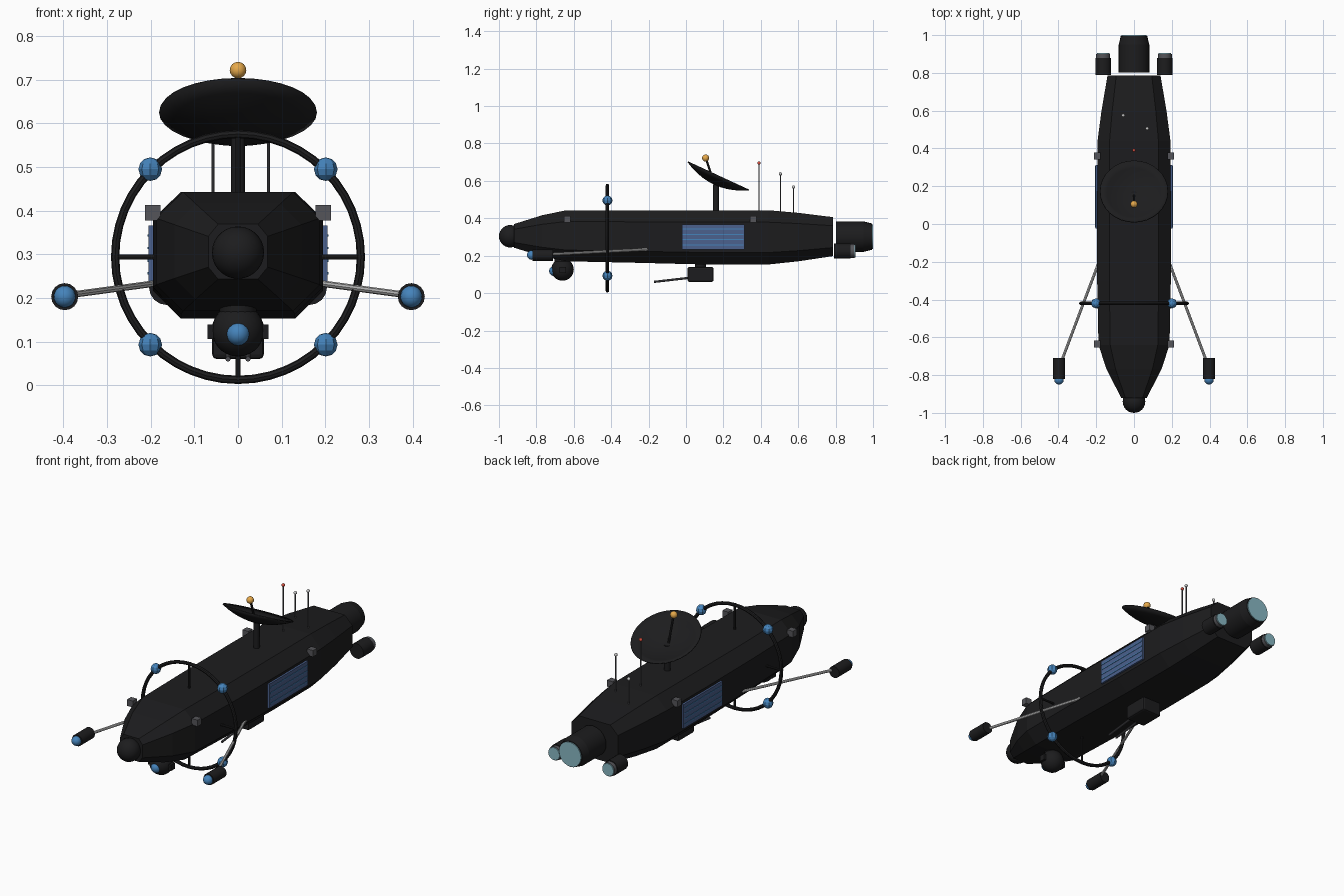
import bpy, bmesh, math
from mathutils import Vector

if "Cube" in bpy.data.objects:
    bpy.data.objects.remove(bpy.data.objects["Cube"])


def material(name, rgb):
    m = bpy.data.materials.new(name)
    m.diffuse_color = (*rgb, 1)
    m.use_nodes = True
    m.node_tree.nodes["Principled BSDF"].inputs["Base Color"].default_value = m.diffuse_color
    return m


BLACK = material("black", (0.012, 0.012, 0.013))
GREY = material("dark_grey", (0.09, 0.09, 0.1))
METAL = material("metal", (0.55, 0.55, 0.55))
BLUE = material("lens_blue", (0.06, 0.23, 0.5))
CELL = material("solar_blue", (0.07, 0.12, 0.27))
CYAN = material("exhaust_cyan", (0.25, 0.48, 0.55))
GOLD = material("gold", (0.8, 0.4, 0.07))
RED = material("red", (0.7, 0.08, 0.05))


def finish(ob, name, mat, smooth=False):
    ob.name = name
    ob.data.materials.append(mat)
    if smooth:
        bpy.ops.object.shade_smooth_by_angle(angle=math.radians(35))
    return ob


def box(name, loc, size, mat, bevel=0):
    bpy.ops.mesh.primitive_cube_add(size=1, location=loc)
    ob = bpy.context.object
    ob.scale = size
    bpy.ops.object.transform_apply(location=False, rotation=False, scale=True)
    if bevel:
        b = ob.modifiers.new("bevel", "BEVEL")
        b.width, b.segments = bevel, 2
    return finish(ob, name, mat)


def rod(name, a, b, r, mat, r2=None, sides=16):
    a, b = Vector(a), Vector(b)
    d = b - a
    bpy.ops.mesh.primitive_cone_add(vertices=sides, radius1=r, radius2=r if r2 is None else r2,
                                    depth=d.length, location=(a + b) / 2)
    ob = bpy.context.object
    ob.rotation_euler = d.to_track_quat('Z', 'Y').to_euler()
    return finish(ob, name, mat, True)


def ball(name, loc, r, mat, seg=16, rings=10, smooth=True):
    bpy.ops.mesh.primitive_uv_sphere_add(segments=seg, ring_count=rings, radius=r, location=loc)
    return finish(bpy.context.object, name, mat, smooth)


def mesh_object(name, bm, mat):
    bmesh.ops.recalc_face_normals(bm, faces=bm.faces)
    me = bpy.data.meshes.new(name)
    bm.to_mesh(me)
    bm.free()
    ob = bpy.data.objects.new(name, me)
    bpy.context.collection.objects.link(ob)
    bpy.context.view_layer.objects.active = ob
    return finish(ob, name, mat)


# Hull: lofted octagonal sections (y, half width, bottom, top)
sections = [(-0.92, 0.068, 0.243, 0.369), (-0.77, 0.145, 0.197, 0.416), (-0.64, 0.188, 0.17, 0.443),
            (-0.3, 0.195, 0.163, 0.443), (0.1, 0.195, 0.153, 0.443), (0.44, 0.193, 0.153, 0.443),
            (0.6, 0.172, 0.17, 0.429), (0.787, 0.14, 0.198, 0.406)]
bm = bmesh.new()
loops = []
for y, w, lo, hi in sections:
    cx, cz = w * 0.67, (hi - lo) * 0.22
    pts = [(cx, lo), (w, lo + cz), (w, hi - cz), (cx, hi),
           (-cx, hi), (-w, hi - cz), (-w, lo + cz), (-cx, lo)]
    loops.append([bm.verts.new((x, y, z)) for x, z in pts])
for p, q in zip(loops, loops[1:]):
    for i in range(8):
        j = (i + 1) % 8
        bm.faces.new((p[i], p[j], q[j], q[i]))
bm.faces.new(loops[0])
bm.faces.new(loops[-1])
mesh_object("hull", bm, BLACK)
ball("nose_dome", (0, -0.94, 0.304), 0.06, BLACK, 24, 14)

# Main thruster
rod("main_thruster", (0, 0.803, 0.302), (0, 0.95, 0.302), 0.081, BLACK, sides=24)
rod("main_nozzle", (0, 0.95, 0.302), (0, 0.995, 0.302), 0.081, BLACK, 0.07, 24)
rod("main_exhaust", (0, 0.99, 0.302), (0, 1.0, 0.302), 0.066, CYAN, sides=24)

# Ring with sensor balls and spokes
RY, RZ, RR = -0.42, 0.294, 0.2815
bpy.ops.mesh.primitive_torus_add(major_radius=RR, minor_radius=0.0095, major_segments=48, minor_segments=8,
                                 location=(0, RY, RZ), rotation=(math.pi / 2, 0, 0))
finish(bpy.context.object, "sensor_ring", BLACK, True)
for k in range(4):
    a = k * math.pi / 2
    c, s = math.cos(a), math.sin(a)
    rod("ring_spoke", (c * 0.12, RY, RZ + s * 0.12), (c * RR, RY, RZ + s * RR), 0.006, BLACK, sides=8)
    a += math.pi / 4
    ball("ring_sensor", (math.cos(a) * RR * 1.01, RY, RZ + math.sin(a) * RR * 1.01), 0.027, BLUE, 8, 6, False)

# Mirrored side equipment
for s in (-1, 1):
    # lamp boom
    rod("lamp_boom", (s * 0.185, -0.2, 0.234), (s * 0.385, -0.73, 0.207), 0.0075, METAL, sides=8)
    rod("lamp_housing", (s * 0.397, -0.71, 0.203), (s * 0.397, -0.82, 0.203), 0.031, BLACK)
    ball("lamp_lens", (s * 0.397, -0.825, 0.203), 0.025, BLUE)
    # rear side thruster
    x = s * 0.163
    rod("side_thruster", (x, 0.79, 0.225), (x, 0.88, 0.225), 0.041, BLACK)
    rod("side_nozzle", (x, 0.88, 0.225), (x, 0.9, 0.225), 0.037, GREY)
    rod("side_exhaust", (x, 0.895, 0.225), (x, 0.906, 0.225), 0.034, CYAN)
    # solar panel with cell strips
    box("solar_panel", (s * 0.199, 0.145, 0.3), (0.012, 0.335, 0.132), CELL)
    for k in range(4):
        box("solar_strip", (s * 0.205, 0.145, 0.2565 + k * 0.029), (0.004, 0.325, 0.005), BLUE)
    # hull clips
    for y in (-0.635, 0.36):
        box("hull_clip", (s * 0.195, y, 0.395), (0.035, 0.035, 0.035), GREY)
    # camera bracket and manipulator finger
    box("camera_bracket", (s * 0.063, -0.66, 0.123), (0.014, 0.035, 0.033), BLACK)
    rod("manipulator_arm", (s * 0.023, 0.02, 0.082), (s * 0.023, -0.172, 0.06), 0.006, GREY, sides=8)

# Belly camera
ball("camera_ball", (0, -0.66, 0.126), 0.06, BLACK, 24, 14)
rod("camera_neck", (0, -0.66, 0.13), (0, -0.66, 0.19), 0.042, BLACK)
ball("camera_lens", (0, -0.705, 0.118), 0.027, BLUE)

# Belly manipulator block
box("manipulator_base", (0, 0.078, 0.1), (0.118, 0.14, 0.08), BLACK, 0.01)
rod("manipulator_mount", (0, 0.078, 0.13), (0, 0.078, 0.16), 0.03, BLACK)

# Dish: spun bowl, tilted up and back
bm = bmesh.new()
N, rim, depth = 32, 0.181, 0.05
prev = None
tip = bm.verts.new((0, 0, -depth))
for k in range(1, 6):
    r = rim * k / 5
    z = -depth * (1 - (k / 5) ** 2)
    ring = [bm.verts.new((r * math.cos(i * math.tau / N), r * math.sin(i * math.tau / N), z)) for i in range(N)]
    for i in range(N):
        j = (i + 1) % N
        bm.faces.new((tip, ring[i], ring[j]) if prev is None else (prev[i], ring[i], ring[j], prev[j]))
    prev = ring
dish = mesh_object("dish", bm, BLACK)
dish.location = (0, 0.172, 0.625)
dish.rotation_euler = (-math.radians(24.8), 0, 0)
for p in dish.data.polygons:
    p.use_smooth = True
sol = dish.modifiers.new("thickness", "SOLIDIFY")
sol.thickness = 0.005
rod("dish_mast", (0, 0.16, 0.43), (0, 0.16, 0.58), 0.016, BLACK)
rod("dish_feed_rod", (0, 0.15, 0.585), (0, 0.107, 0.72), 0.006, BLACK, sides=8)
ball("dish_feed", (0, 0.105, 0.722), 0.019, GOLD, 12, 8)

# Whip antennas
for x, y, z, m in ((0, 0.39, 0.695, RED), (0.07, 0.505, 0.638, METAL), (-0.057, 0.575, 0.567, METAL)):
    rod("antenna_rod", (x, y, 0.41), (x, y, z), 0.0035, GREY, sides=8)
    ball("antenna_tip", (x, y, z), 0.009, m, 10, 6)
